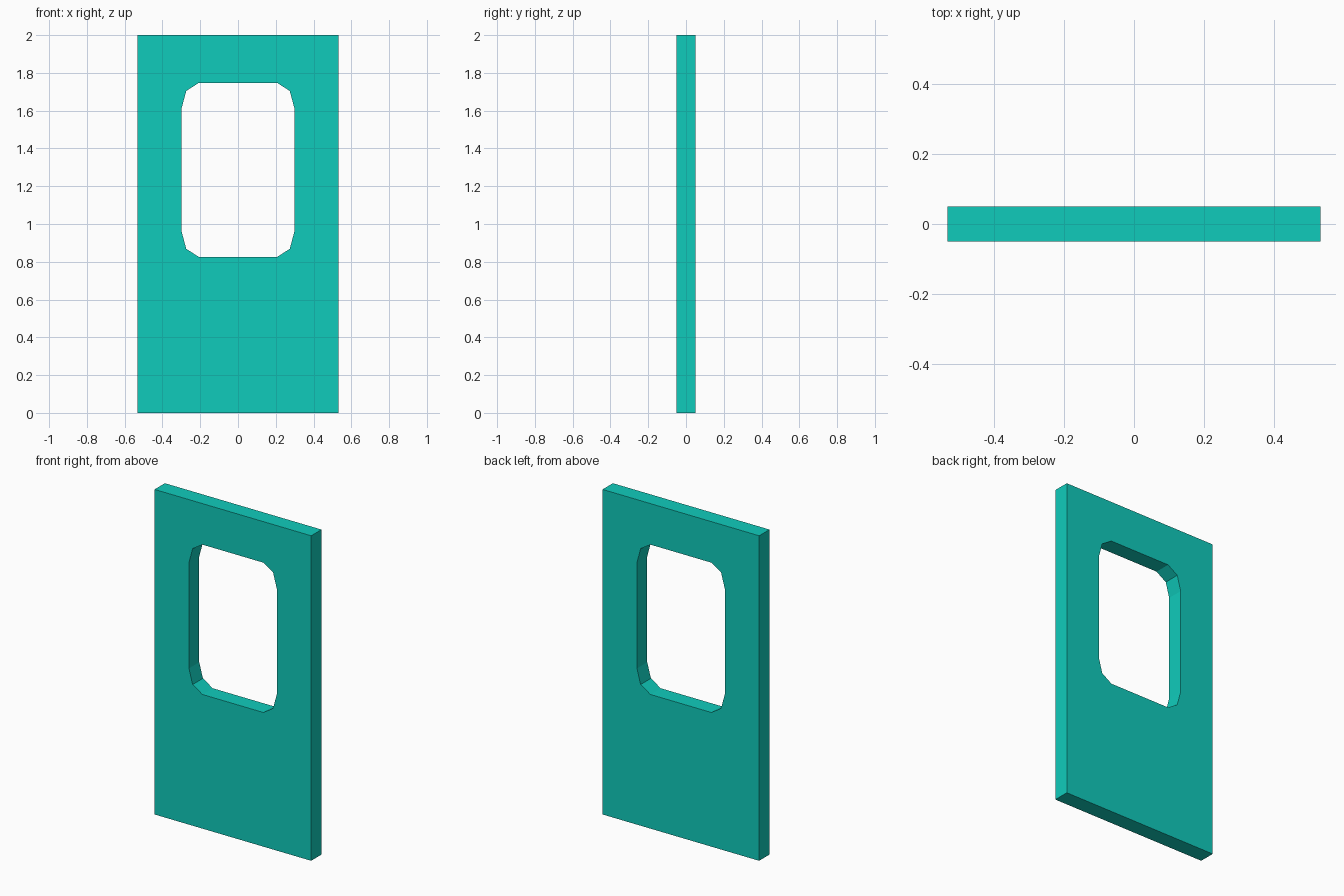
import bpy, bmesh
from mathutils import Vector

if "Cube" in bpy.data.objects:
    bpy.data.objects.remove(bpy.data.objects["Cube"])

HALF_W, HEIGHT, THICK = 0.533, 2.0, 0.10
WIN_Z = 1.2865

# Outer slab outline
outline = [(-HALF_W, 0), (HALF_W, 0), (HALF_W, HEIGHT), (-HALF_W, HEIGHT)]

# Window outline: one chamfered corner mirrored into all four
corner = [(0.299, 0.325), (0.274, 0.418), (0.207, 0.461)]
window = []
for sx, sz in ((1, 1), (-1, 1), (-1, -1), (1, -1)):
    pts = corner if sx * sz > 0 else corner[::-1]
    window += [(sx * x, WIN_Z + sz * z) for x, z in pts]


def add_loop(bm, pts):
    verts = [bm.verts.new((x, -THICK / 2, z)) for x, z in pts]
    return [bm.edges.new((v, verts[(i + 1) % len(verts)])) for i, v in enumerate(verts)]


# Front face with opening, pulled back to full thickness
bm = bmesh.new()
edges = add_loop(bm, outline) + add_loop(bm, window)
bmesh.ops.triangle_fill(bm, edges=edges, use_beauty=True, normal=Vector((0, -1, 0)))
front = list(bm.faces)
ext = bmesh.ops.extrude_face_region(bm, geom=front, use_keep_orig=True)
moved = [g for g in ext["geom"] if isinstance(g, bmesh.types.BMVert)]
bmesh.ops.translate(bm, verts=moved, vec=(0, THICK, 0))
bmesh.ops.recalc_face_normals(bm, faces=bm.faces)
bmesh.ops.dissolve_limit(bm, angle_limit=0.01, verts=bm.verts, edges=bm.edges)

mesh = bpy.data.meshes.new("door_panel")
bm.to_mesh(mesh)
bm.free()
door = bpy.data.objects.new("door_panel", mesh)
bpy.context.collection.objects.link(door)

# Teal finish
mat = bpy.data.materials.new("teal")
mat.diffuse_color = (0.005, 0.60, 0.50, 1)
mat.use_nodes = True
mat.node_tree.nodes["Principled BSDF"].inputs["Base Color"].default_value = mat.diffuse_color
mesh.materials.append(mat)
